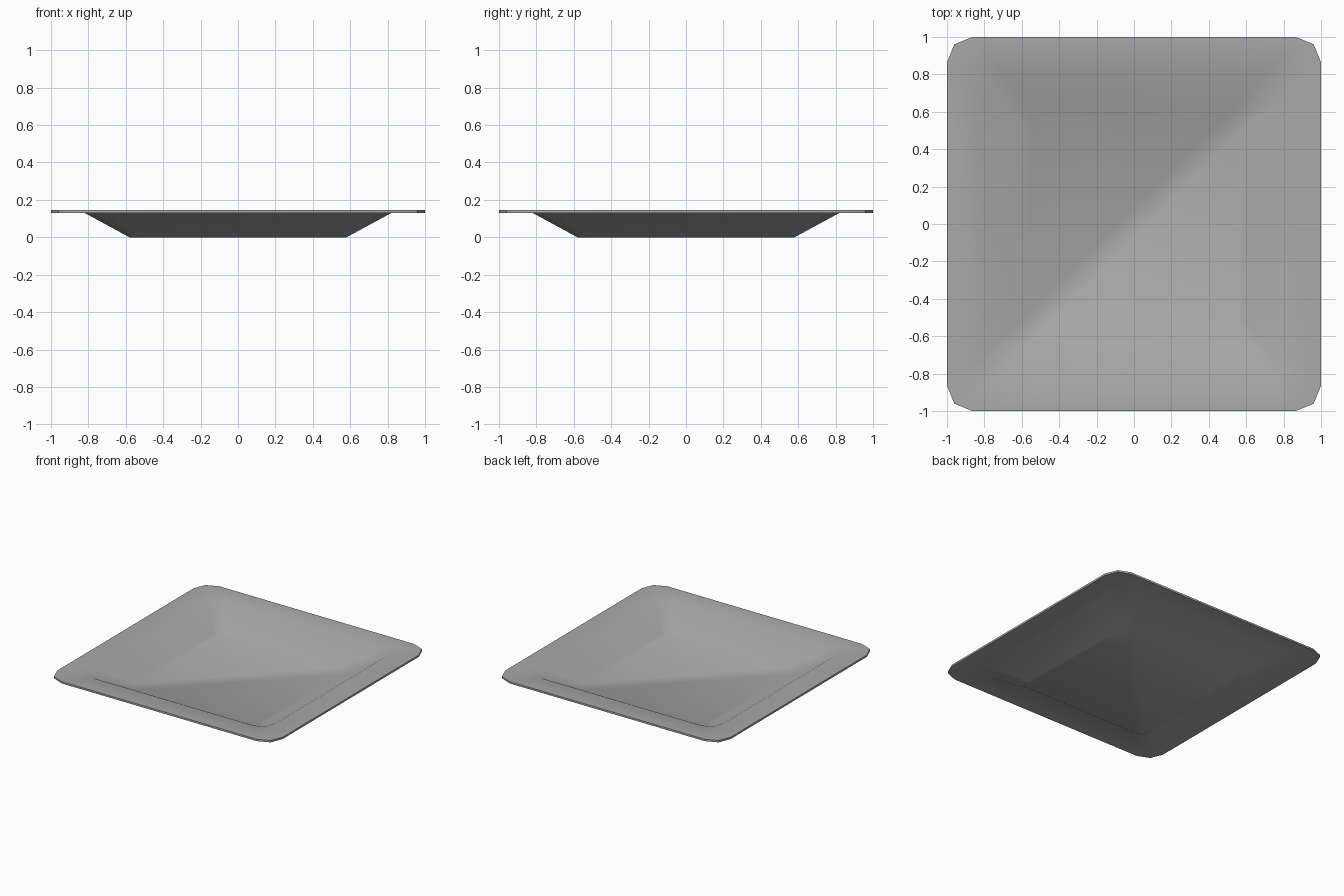
import bpy, bmesh, math

cube = bpy.data.objects.get("Cube")
if cube:
    bpy.data.objects.remove(cube, do_unlink=True)

# Glazed grey material
grey = bpy.data.materials.new("warm_grey")
grey.use_nodes = True
colour = (0.40, 0.40, 0.40, 1)
grey.diffuse_color = colour
grey.node_tree.nodes["Principled BSDF"].inputs["Base Color"].default_value = colour

# Profile from the underside centre, over the rim, to the floor: half width, height
PROFILE = [(0.58, 0), (0.82, 0.13), (1, 0.13), (1, 0.145), (0.82, 0.145), (0.58, 0.015)]


def ring(bm, half, z):
    """Square loop with two-segment rounded corners."""
    r = 0.135 * half
    verts = []
    for quarter in range(4):
        for step in range(3):
            a = (quarter + step / 2) * math.pi / 2
            turn = (quarter + 0.5) * math.pi / 2
            cx = math.copysign(half - r, math.cos(turn))
            cy = math.copysign(half - r, math.sin(turn))
            verts.append(bm.verts.new((cx + r * math.cos(a), cy + r * math.sin(a), z)))
    return verts


# Square plate: stacked loops bridged into one closed shell
bm = bmesh.new()
loops = [ring(bm, *p) for p in PROFILE]
for low, high in zip(loops, loops[1:]):
    for i in range(len(low)):
        j = (i + 1) % len(low)
        bm.faces.new((low[i], low[j], high[j], high[i]))

# Floor and base, each split along one diagonal
for loop in (loops[0], loops[-1]):
    bm.faces.new(loop[1:8])
    bm.faces.new(loop[7:] + loop[:2])
bmesh.ops.recalc_face_normals(bm, faces=bm.faces[:])

mesh = bpy.data.meshes.new("square_plate")
bm.to_mesh(mesh)
bm.free()
mesh.materials.append(grey)
plate = bpy.data.objects.new("square_plate", mesh)
bpy.context.collection.objects.link(plate)

# Smooth bowl with crisp rim edges
bpy.ops.object.select_all(action="DESELECT")
plate.select_set(True)
bpy.context.view_layer.objects.active = plate
bpy.ops.object.shade_smooth_by_angle(angle=math.radians(40))
